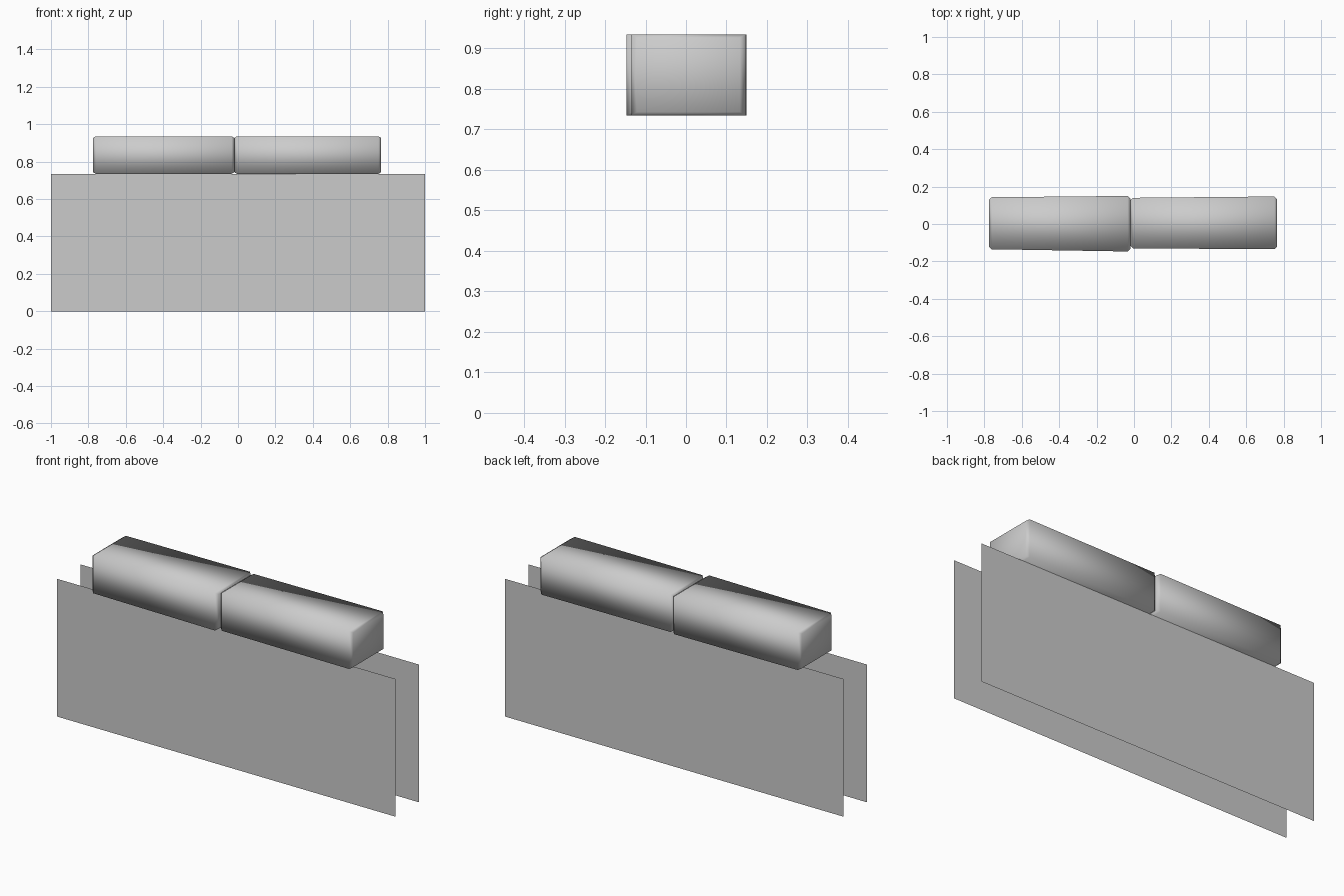
import bpy
import bmesh

cube = bpy.data.objects.get("Cube")
if cube:
    bpy.data.objects.remove(cube, do_unlink=True)

grey = bpy.data.materials.new("stone_grey")
grey.use_nodes = True
colour = (0.6, 0.6, 0.6, 1)
grey.diffuse_color = colour
grey.node_tree.nodes["Principled BSDF"].inputs["Base Color"].default_value = colour

WALL_TOP, CAP_TOP = 0.735, 0.935
CHAMFER = 0.014


def finish(bm, name, smooth):
    bmesh.ops.recalc_face_normals(bm, faces=bm.faces)
    for face in bm.faces:
        face.smooth = smooth
    mesh = bpy.data.meshes.new(name)
    bm.to_mesh(mesh)
    bm.free()
    mesh.materials.append(grey)
    bpy.context.collection.objects.link(bpy.data.objects.new(name, mesh))


def wall_sheet(name, y):
    """One thin upright sheet."""
    bm = bmesh.new()
    bm.faces.new([bm.verts.new((x, y, z)) for x, z in
                  ((-1, 0), (1, 0), (1, WALL_TOP), (-1, WALL_TOP))])
    finish(bm, name, False)


def cap_stone(name, x0, x1, ends0, ends1):
    """Slightly tapered block with chamfered ends and soft shading."""
    bm = bmesh.new()
    rings = []
    for x, (front, back), inset in ((x0, ends0, CHAMFER), (x0 + CHAMFER, ends0, 0),
                                    (x1 - CHAMFER, ends1, 0), (x1, ends1, CHAMFER)):
        f, b = front + inset, back - inset
        low, high = WALL_TOP + inset * 0.6, CAP_TOP - inset * 0.6
        rings.append([bm.verts.new((x, y, z)) for y, z in
                      ((f, low), (b, low), (b, high), (f, high))])
    for r, s in zip(rings, rings[1:]):
        for i in range(4):
            j = (i + 1) % 4
            bm.faces.new((r[i], r[j], s[j], s[i]))
    bm.faces.new(rings[0])
    bm.faces.new(rings[-1])
    finish(bm, name, True)


# Front and back faces of the wall
wall_sheet("wall_front", -0.1)
wall_sheet("wall_back", 0.1)

# Two capping stones laid end to end along the top
cap_stone("cap_stone_right", -0.775, -0.02, (-0.135, 0.143), (-0.147, 0.15))
cap_stone("cap_stone_left", -0.02, 0.765, (-0.13, 0.14), (-0.135, 0.147))
